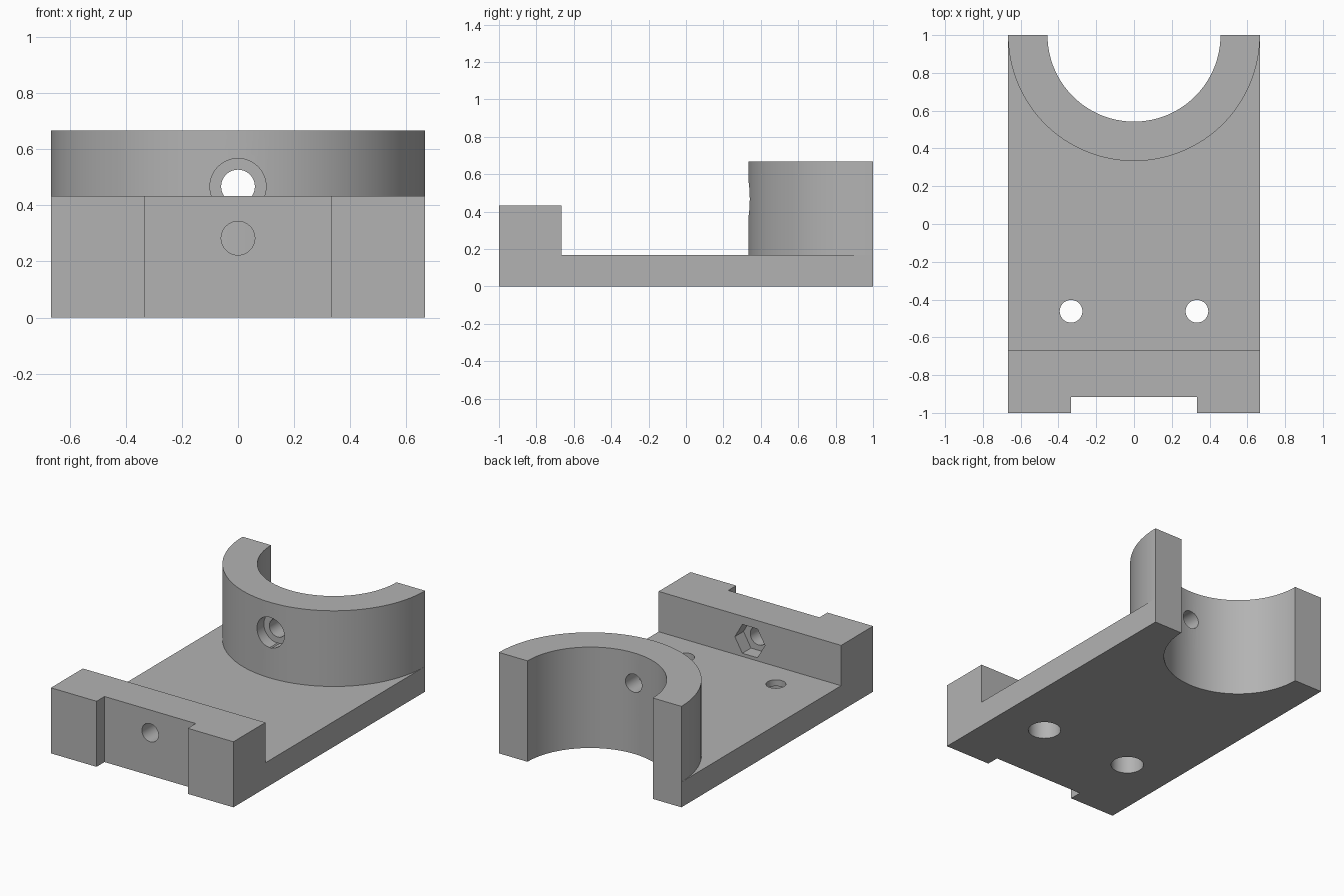
import bpy
import bmesh
from math import pi, cos, sin
from mathutils import Matrix

default = bpy.data.objects.get("Cube")
if default:
    bpy.data.objects.remove(default, do_unlink=True)

W = 2 / 3          # half width and outer ring radius
BORE = 0.458       # inner ring radius
PLATE = 1 / 6      # plate thickness
NOTCH = 1 / 3      # half width of the front notch

grey = bpy.data.materials.new("plain grey")
grey.use_nodes = True
colour = (0.45, 0.45, 0.45, 1)
grey.diffuse_color = colour
grey.node_tree.nodes["Principled BSDF"].inputs["Base Color"].default_value = colour


def make_object(name, bm):
    bmesh.ops.recalc_face_normals(bm, faces=bm.faces)
    mesh = bpy.data.meshes.new(name)
    bm.to_mesh(mesh)
    bm.free()
    mesh.materials.append(grey)
    obj = bpy.data.objects.new(name, mesh)
    bpy.context.collection.objects.link(obj)
    return obj


def extrude(name, outline, z0, z1):
    bm = bmesh.new()
    face = bm.faces.new([bm.verts.new((x, y, z0)) for x, y in outline])
    top = bmesh.ops.extrude_face_region(bm, geom=[face])["geom"]
    verts = [v for v in top if isinstance(v, bmesh.types.BMVert)]
    bmesh.ops.translate(bm, verts=verts, vec=(0, 0, z1 - z0))
    return make_object(name, bm)


def half_circle(radius, steps=64):
    # Runs from the left end, round the front, to the right end
    return [(radius * cos(pi * i / steps), 1 - radius * sin(pi * i / steps))
            for i in range(steps + 1)]


def cylinder(name, radius, start, length, axis, sides=48):
    bm = bmesh.new()
    turn = Matrix.Rotation(-pi / 2, 4, 'X') if axis == 'Y' else Matrix()
    spin = Matrix.Rotation(pi / 2, 4, 'Z') if sides == 6 else Matrix()
    bmesh.ops.create_cone(
        bm, cap_ends=True, segments=sides, radius1=radius, radius2=radius,
        depth=length, matrix=Matrix.Translation(start) @ turn @ spin
        @ Matrix.Translation((0, 0, length / 2)))
    return make_object(name, bm)


def combine(target, tool, operation):
    mod = target.modifiers.new(operation.lower(), 'BOOLEAN')
    mod.operation = operation
    mod.solver = 'EXACT'
    mod.object = tool
    bpy.context.view_layer.objects.active = target
    bpy.ops.object.modifier_apply(modifier=mod.name)
    bpy.data.objects.remove(tool, do_unlink=True)


# Plate with the round bore and the front notch
notch = [(-NOTCH, -1), (-NOTCH, -0.917), (NOTCH, -0.917), (NOTCH, -1)]
front = [(-W, -1)] + notch + [(W, -1)]
bracket = extrude("clamp_bracket",
                  front + [(W, 1)] + half_circle(BORE) + [(-W, 1)], 0, PLATE)

# Raised front block and half ring cradle
block = extrude("front_block", front + [(W, -W), (-W, -W)], PLATE, 0.433)
ring = extrude("half_ring", half_circle(W) + half_circle(BORE)[::-1], PLATE, W)

# Cradle screw hole with a round recess in front
combine(ring, cylinder("ring_hole", 0.06, (0, 0.2, 0.467), 0.5, 'Y'), 'DIFFERENCE')
combine(ring, cylinder("ring_recess", 0.1, (0, 0.2, 0.467), 0.213, 'Y'), 'DIFFERENCE')

# Block screw hole with a hexagonal nut pocket behind
combine(block, cylinder("block_hole", 0.06, (0, -1.1, 0.283), 0.6, 'Y'), 'DIFFERENCE')
combine(block, cylinder("nut_pocket", 0.11, (0, -0.757, 0.283), 0.2, 'Y', 6), 'DIFFERENCE')

# Two plate screw holes recessed from below
for x in (-NOTCH, NOTCH):
    combine(bracket, cylinder("plate_hole", 0.06, (x, -0.462, -0.1), 0.4, 'Z'), 'DIFFERENCE')
    combine(bracket, cylinder("plate_recess", 0.1, (x, -0.462, -0.1), 0.225, 'Z'), 'DIFFERENCE')

combine(bracket, block, 'UNION')
combine(bracket, ring, 'UNION')

bpy.ops.object.select_all(action='DESELECT')
bracket.select_set(True)
bpy.context.view_layer.objects.active = bracket
bpy.ops.object.shade_smooth_by_angle(angle=pi / 6)
